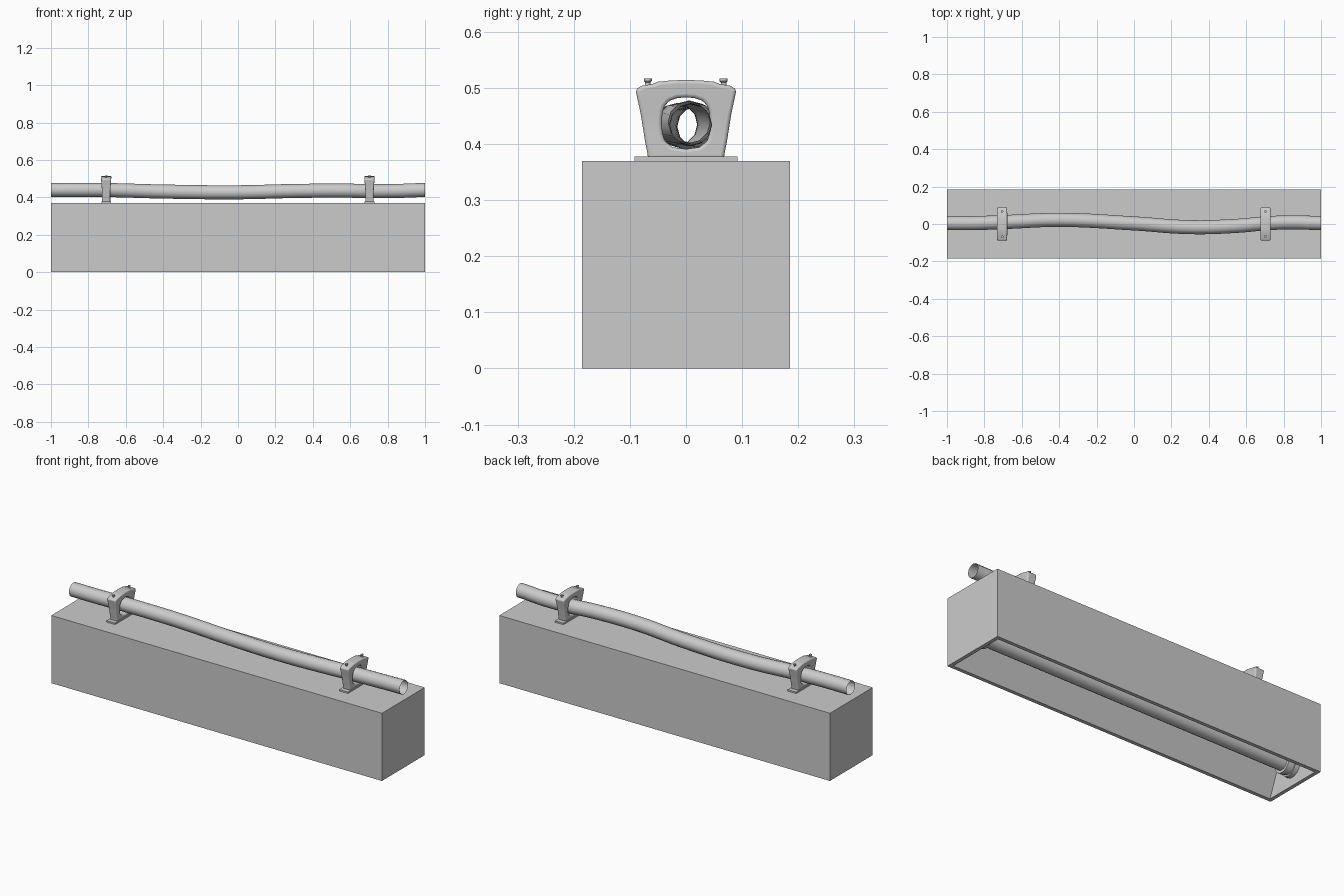
import bpy, bmesh, math
from mathutils import Vector

if "Cube" in bpy.data.objects:
    bpy.data.objects.remove(bpy.data.objects["Cube"])


def make(name, bm, smooth=False):
    bmesh.ops.recalc_face_normals(bm, faces=bm.faces)
    me = bpy.data.meshes.new(name)
    bm.to_mesh(me)
    bm.free()
    ob = bpy.data.objects.new(name, me)
    bpy.context.collection.objects.link(ob)
    if smooth:
        bpy.ops.object.select_all(action='DESELECT')
        bpy.context.view_layer.objects.active = ob
        ob.select_set(True)
        bpy.ops.object.shade_smooth_by_angle(angle=math.radians(40))
    return ob


def bridge(bm, a, b):
    n = len(a)
    for i in range(n):
        bm.faces.new((a[i], a[(i + 1) % n], b[(i + 1) % n], b[i]))


# Lathe a list of (x, radius) around an axis parallel to x or z
def lathe(name, profile, centre, axis='X', seg=20):
    bm = bmesh.new()
    rings = []
    for t, r in profile:
        ring = []
        for i in range(seg):
            a = math.tau * i / seg
            c, s = r * math.cos(a), r * math.sin(a)
            off = Vector((t, c, s)) if axis == 'X' else Vector((c, s, t))
            ring.append(bm.verts.new(Vector(centre) + off))
        rings.append(ring)
    for a, b in zip(rings, rings[1:]):
        bridge(bm, a, b)
    bm.faces.new(rings[0])
    bm.faces.new(rings[-1])
    return make(name, bm, True)


# Housing: box open underneath, cavity walls sloping inwards
bm = bmesh.new()
loops = []
for hx, hy, z in ((1, .185, .37), (1, .185, 0), (.98, .165, 0), (.98, .05, .29)):
    loops.append([bm.verts.new((sx * hx, sy * hy, z))
                  for sx, sy in ((-1, -1), (1, -1), (1, 1), (-1, 1))])
for a, b in zip(loops, loops[1:]):
    bridge(bm, a, b)
bm.faces.new(loops[0])
bm.faces.new(loops[-1])
make("housing", bm)

# Lamp tube inside with a stepped socket at each end
ZT = .098
lathe("lamp_tube", [(-.94, .037), (.94, .037)], (0, 0, ZT))
for s, side in ((-1, "left"), (1, "right")):
    lathe("socket_" + side,
          [(s * .982, .054), (s * .955, .054), (s * .955, .047), (s * .938, .047),
           (s * .938, .051), (s * .915, .051), (s * .915, .036)], (0, 0, ZT))

# Wavy open conduit on top
path = [(-1, .005, .44), (-.85, .005, .44), (-.7, .010, .439), (-.4, .022, .431),
        (0, .003, .427), (.3, -.017, .434), (.55, -.010, .436), (.7, .003, .434),
        (.84, .009, .434), (1, .005, .439)]
cu = bpy.data.curves.new("conduit", 'CURVE')
cu.dimensions = '3D'
cu.bevel_depth = .0375
cu.bevel_resolution = 4
cu.resolution_u = 8
sp = cu.splines.new('BEZIER')
sp.bezier_points.add(len(path) - 1)
for p, co in zip(sp.bezier_points, path):
    p.co = co
    p.handle_left_type = p.handle_right_type = 'AUTO'
for p, d in ((sp.bezier_points[0], 1), (sp.bezier_points[-1], -1)):
    p.handle_left_type = p.handle_right_type = 'FREE'
    p.handle_right = p.co + Vector((.05 * abs(d), 0, 0))
    p.handle_left = p.co - Vector((.05 * abs(d), 0, 0))
bpy.context.collection.objects.link(bpy.data.objects.new("conduit", cu))

# Clamp brackets: half outline mirrored, rounded opening, foot plate and bolts
half = [(.068, .374), (.069, .385), (.073, .405), (.077, .43), (.081, .455),
        (.086, .478), (.090, .498), (.078, .504), (.060, .507), (.050, .511), (.025, .5135)]
outline = ([(0, .374)] + [(.035, .374)] + half + [(0, .514)]
           + [(-y, z) for y, z in reversed(half)] + [(-.035, .374)])
for cx, side in ((-.705, "left"), (.703, "right")):
    bm = bmesh.new()
    rings = {}
    for s in (-1, 1):
        outer, inner = [], []
        for y, z in outline:
            a = math.atan2(z - .437, y)
            c, n = math.cos(a), math.sin(a)
            r = ((abs(c) / .043) ** 2.8 + (abs(n) / .046) ** 2.8) ** (-1 / 2.8)
            for ring, py, pz in ((outer, y, z), (inner, r * c, .437 + r * n)):
                w = .022 + .006 * max(0, (pz - .43) / .08)
                ring.append(bm.verts.new((cx + s * w, py, pz)))
        bridge(bm, outer, inner)
        rings[s] = (outer, inner)
    for k in (0, 1):
        bridge(bm, rings[-1][k], rings[1][k])
    ob = make("bracket_" + side, bm, True)
    bv = ob.modifiers.new("round", 'BEVEL')
    bv.width = .006
    bv.segments = 3
    bv.limit_method = 'ANGLE'
    bv.angle_limit = math.radians(50)

    bm = bmesh.new()
    bmesh.ops.create_cube(bm, size=1)
    for v in bm.verts:
        v.co = (cx + v.co.x * .052, v.co.y * .184, .3735 + v.co.z * .009)
    make("foot_plate_" + side, bm)

    for y, pos in ((-.068, "front"), (.067, "back")):
        lathe(f"bolt_{side}_{pos}", [(0, .005), (.010, .005), (.012, .007), (.017, .007)],
              (cx, y, .5), 'Z', 12)
